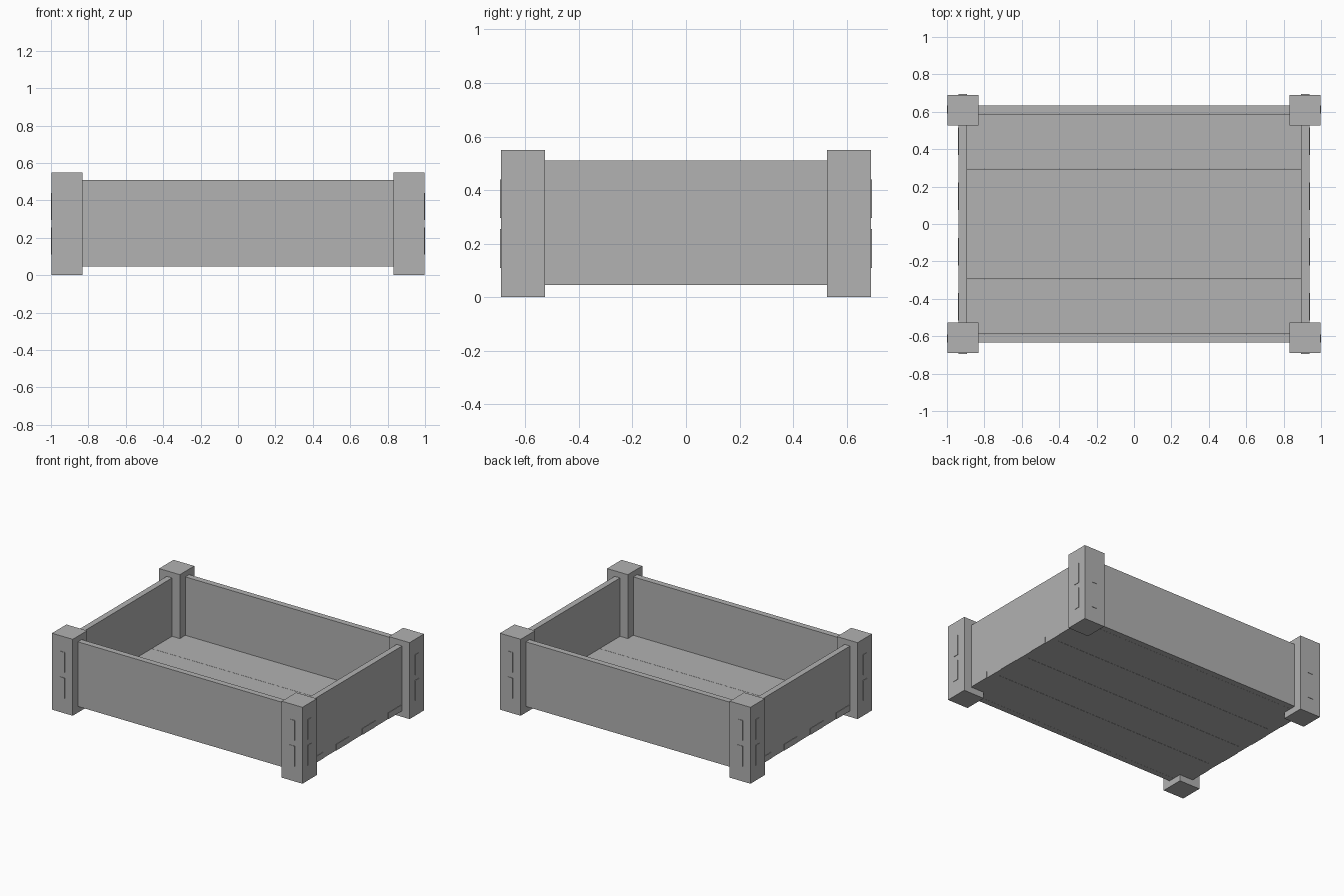
import bpy
import bmesh
from mathutils import Matrix, Vector

cube = bpy.data.objects.get("Cube")
if cube:
    bpy.data.objects.remove(cube, do_unlink=True)

wood = bpy.data.materials.new("plain_grey")
wood.use_nodes = True
grey = (0.445, 0.445, 0.445, 1)
wood.diffuse_color = grey
wood.node_tree.nodes["Principled BSDF"].inputs["Base Color"].default_value = grey

# Overall dimensions
POST_X, POST_Y = (0.832, 0.997), (0.527, 0.691)
POST_TOP = 0.55
WALL_X, WALL_Y = (0.894, 0.937), (0.59, 0.633)
WALL_Z = (0.045, 0.51)
FLOOR_TOP = 0.09
TENON_Z = [(0.11, 0.255), (0.295, 0.44)]
PROUD = 0.003
PLANKS = 4
GAP = 0.0015


def build(name, boxes):
    """Make one object from boxes, each given as x, y and z ranges."""
    bm = bmesh.new()
    for ranges in boxes:
        low, high = (Vector(c) for c in zip(*ranges))
        matrix = Matrix.Translation((low + high) / 2) @ Matrix.Diagonal((high - low).to_4d())
        matrix[3][3] = 1
        bmesh.ops.create_cube(bm, size=1, matrix=matrix)
    mesh = bpy.data.meshes.new(name)
    bm.to_mesh(mesh)
    bm.free()
    mesh.materials.append(wood)
    obj = bpy.data.objects.new(name, mesh)
    bpy.context.collection.objects.link(obj)
    return obj


def side(span, sign):
    """Move a positive range to the chosen side of the centre."""
    return tuple(sorted(sign * v for v in span))


def both(reach):
    return (-reach, reach)


# Corner posts
for sy, depth in ((-1, "front"), (1, "back")):
    for sx, hand in ((-1, "right"), (1, "left")):
        build(f"{depth}_{hand}_post",
              [(side(POST_X, sx), side(POST_Y, sy), (0, POST_TOP))])

# Front and back walls, with tenons through the posts
for sy, depth in ((-1, "front"), (1, "back")):
    y = side(WALL_Y, sy)
    build(f"{depth}_wall", [(both(0.86), y, WALL_Z)]
          + [(both(POST_X[1] + PROUD), y, z) for z in TENON_Z])

# Side walls, with tenons through the posts
for sx, hand in ((-1, "right"), (1, "left")):
    x = side(WALL_X, sx)
    build(f"{hand}_wall", [(x, both(0.56), WALL_Z)]
          + [(x, both(POST_Y[1] + PROUD), z) for z in TENON_Z])

# Floor planks, with tabs through the side walls
width = 2 * WALL_Y[0] / PLANKS
for i in range(PLANKS):
    start = -WALL_Y[0] + i * width
    middle = start + width / 2
    z = (WALL_Z[0], FLOOR_TOP)
    build(f"floor_plank_{i + 1}", [
        (both(WALL_X[0]), (start + GAP / 2, start + width - GAP / 2), z),
        (both(WALL_X[1] + PROUD), (middle - width / 4, middle + width / 4), z)])
